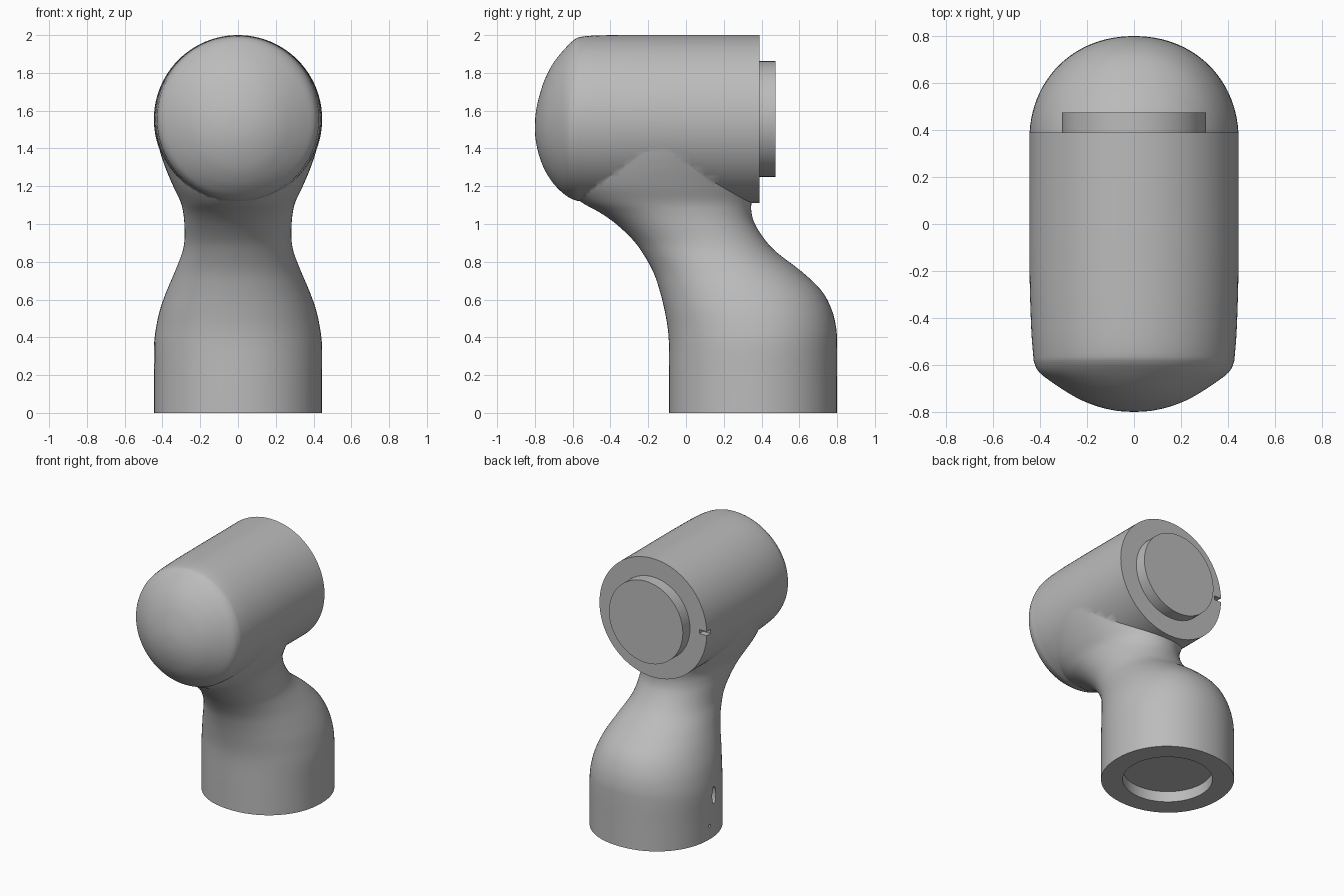
import bpy, bmesh, math
from mathutils import Matrix, Vector

if "Cube" in bpy.data.objects:
    bpy.data.objects.remove(bpy.data.objects["Cube"], do_unlink=True)

grey = bpy.data.materials.new("satin grey")
grey.use_nodes = True
grey.diffuse_color = (0.5, 0.5, 0.5, 1)
grey.node_tree.nodes["Principled BSDF"].inputs["Base Color"].default_value = grey.diffuse_color


def finish(name, bm):
    bmesh.ops.recalc_face_normals(bm, faces=bm.faces)
    mesh = bpy.data.meshes.new(name)
    bm.to_mesh(mesh)
    bm.free()
    obj = bpy.data.objects.new(name, mesh)
    bpy.context.collection.objects.link(obj)
    mesh.materials.append(grey)
    return obj


def spline(keys, steps):
    """Smooth rows through the key rows."""
    rows = []
    last = len(keys) - 1
    for i in range(last):
        quad = [keys[max(i - 1, 0)], keys[i], keys[i + 1], keys[min(i + 2, last)]]
        for k in range(steps):
            t = k / steps
            rows.append([b + t * ((c - a) / 2 + t * (a - 2.5 * b + 2 * c - d / 2
                         + t * (1.5 * (b - c) + (d - a) / 2)))
                         for a, b, c, d in zip(*quad)])
    rows.append(keys[-1])
    return rows


def loft(name, keys, place, power=2.0, steps=4, sides=96):
    """Skin oval sections; each key is station, half width, low edge, high edge."""
    bm = bmesh.new()
    rings = []
    for s, half, low, high in spline(keys, steps):
        ring = []
        for k in range(sides):
            a = math.tau * k / sides
            cu, sv = (math.copysign(abs(f) ** (2 / power), f) for f in (math.cos(a), math.sin(a)))
            ring.append(bm.verts.new(place(half * cu, (low + high) / 2 + (high - low) / 2 * sv, s)))
        rings.append(ring)
    for r, q in zip(rings, rings[1:]):
        for k in range(sides):
            j = (k + 1) % sides
            bm.faces.new((r[k], r[j], q[j], q[k]))
    bm.faces.new(rings[0])
    bm.faces.new(rings[-1])
    return finish(name, bm)


def cylinder(name, centre, radius, depth, axis, stretch=1.0, sides=96):
    """Cylinder along an axis, optionally stretched in z."""
    bm = bmesh.new()
    turn = Vector((0, 0, 1)).rotation_difference(Vector(axis)).to_matrix().to_4x4()
    mat = Matrix.Translation(centre) @ Matrix.Diagonal((1, 1, stretch, 1)) @ turn
    bmesh.ops.create_cone(bm, cap_ends=True, segments=sides, radius1=radius,
                          radius2=radius, depth=depth, matrix=mat)
    return finish(name, bm)


def box(name, centre, size):
    bm = bmesh.new()
    bmesh.ops.create_cube(bm, size=1, matrix=Matrix.Translation(centre) @ Matrix.Diagonal((*size, 1)))
    return finish(name, bm)


def combine(target, tool, operation):
    tool.hide_render = True
    mod = target.modifiers.new(operation.lower(), 'BOOLEAN')
    mod.operation = operation
    mod.solver = 'EXACT'
    mod.object = tool
    bpy.context.view_layer.objects.active = target
    bpy.ops.object.modifier_apply(modifier=mod.name)
    bpy.data.objects.remove(tool, do_unlink=True)


# Round foot sweeping forward into the waist and up into the head
foot = [
    (0, .445, -.09, .8), (.18, .445, -.09, .8), (.35, .445, -.09, .8),
    (.45, .434, -.097, .795), (.55, .412, -.115, .77), (.65, .376, -.14, .715),
    (.75, .333, -.175, .61), (.85, .295, -.232, .48), (.92, .283, -.285, .415),
    (1, .284, -.37, .365), (1.06, .29, -.455, .347), (1.12, .305, -.56, .347),
    (1.2, .343, -.635, .36), (1.3, .385, -.66, .37), (1.4, .417, -.66, .37),
    (1.5, .43, -.6, .3),
]
body = loft("arm_body", foot, lambda u, v, s: (u, v, s), power=2.1)

# Horizontal barrel with a shallow domed front
barrel = [
    (.39, .445, 1.11, 2), (.1, .445, 1.11, 2), (-.2, .445, 1.11, 2),
    (-.44, .438, 1.112, 1.999), (-.55, .43, 1.12, 1.992), (-.59, .425, 1.127, 1.977),
    (-.63, .405, 1.147, 1.94), (-.67, .355, 1.18, 1.895), (-.71, .295, 1.225, 1.84),
    (-.75, .225, 1.29, 1.76), (-.78, .145, 1.37, 1.665), (-.796, .07, 1.445, 1.585),
    (-.8, .01, 1.5, 1.52),
]
combine(body, loft("barrel", barrel, lambda u, v, s: (u, s, v)), 'UNION')

# Recessed socket in the underside
combine(body, cylinder("socket_cutter", (0, .355, 0), .305, .16, (0, 0, 1)), 'DIFFERENCE')

# Key notch in the rear rim, cable slot and pin hole in the side of the foot
combine(body, box("notch_cutter", (-.43, .38, 1.555), (.09, .07, .03)), 'DIFFERENCE')
combine(body, cylinder("slot_cutter", (-.44, .3, .31), .025, .08, (1, 0, 0), 2.6, 24), 'DIFFERENCE')
combine(body, cylinder("pin_cutter", (-.44, .355, .1), .01, .06, (1, 0, 0), 1, 16), 'DIFFERENCE')

# Raised round mounting plate on the rear face
plate = cylinder("mounting_plate", (0, .43, 1.556), .306, .09, (0, 1, 0))

for obj in (body, plate):
    bpy.ops.object.select_all(action='DESELECT')
    obj.select_set(True)
    bpy.context.view_layer.objects.active = obj
    bpy.ops.object.shade_smooth_by_angle(angle=math.radians(35))
